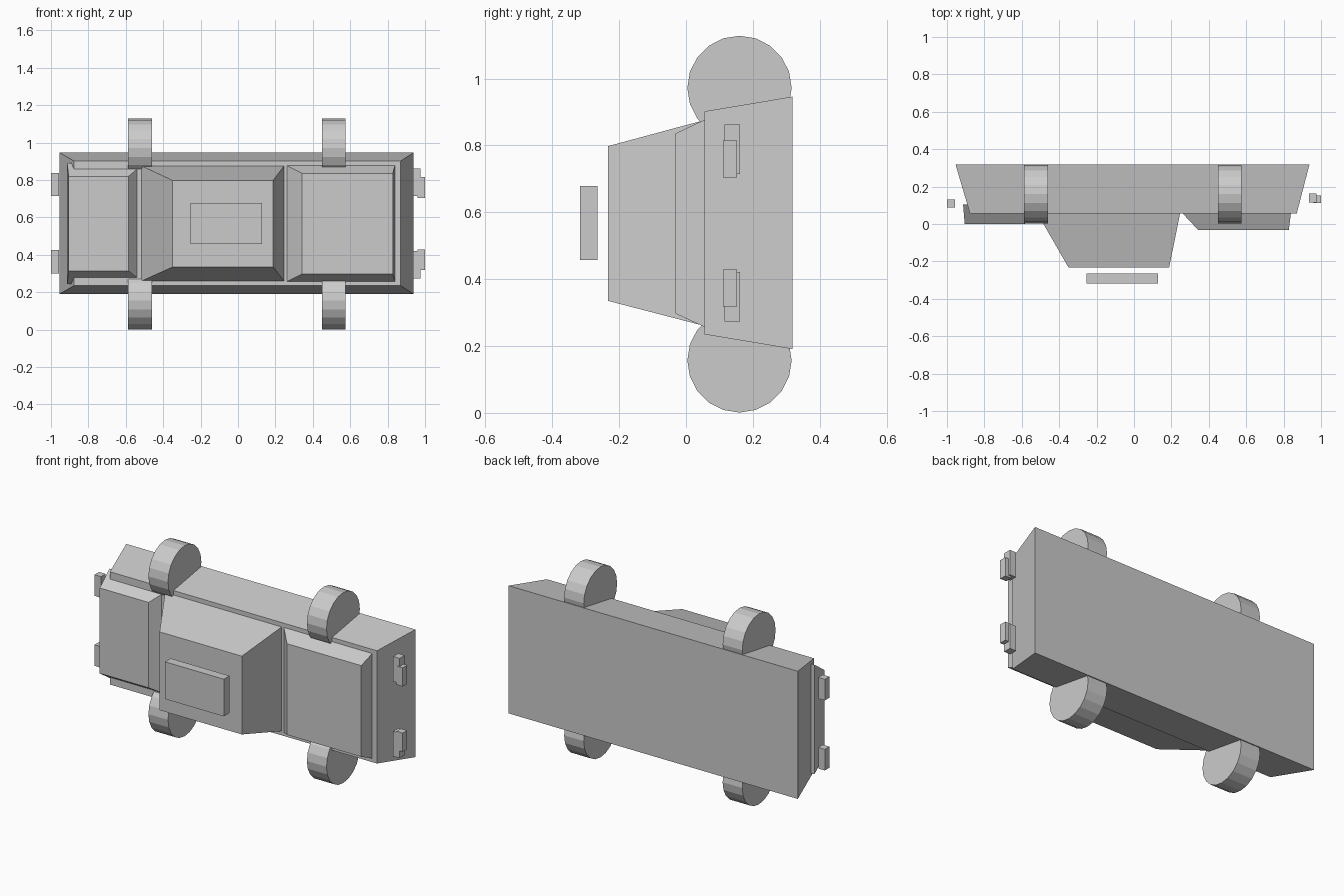
import bpy, math

if "Cube" in bpy.data.objects:
    bpy.data.objects.remove(bpy.data.objects["Cube"])


def frustum(name, y0, top, y1, base):
    """Tapered block between two rectangles (x0, x1, z0, z1) at depths y0 and y1."""
    verts = []
    for y, (xa, xb, za, zb) in ((y0, top), (y1, base)):
        verts += [(xa, y, za), (xb, y, za), (xb, y, zb), (xa, y, zb)]
    faces = [(0, 1, 2, 3), (7, 6, 5, 4)]
    faces += [(i, i + 4, (i + 1) % 4 + 4, (i + 1) % 4) for i in range(4)]
    mesh = bpy.data.meshes.new(name)
    mesh.from_pydata(verts, [], faces)
    obj = bpy.data.objects.new(name, mesh)
    bpy.context.collection.objects.link(obj)
    return obj


def box(name, xa, xb, ya, yb, za, zb):
    return frustum(name, ya, (xa, xb, za, zb), yb, (xa, xb, za, zb))


# Car lying on its side: roof faces -y, nose points to +x
frustum("body", 0.056, (-0.877, 0.87, 0.235, 0.902), 0.318, (-0.954, 0.938, 0.191, 0.946))
frustum("cabin", -0.233, (-0.35, 0.188, 0.335, 0.798), 0.075, (-0.527, 0.25, 0.255, 0.881))
frustum("hood", -0.031, (0.342, 0.828, 0.297, 0.836), 0.075, (0.243, 0.841, 0.248, 0.886))
frustum("trunk", 0.0, (-0.905, -0.585, 0.315, 0.82), 0.105, (-0.914, -0.50, 0.245, 0.892))
box("roof_sign", -0.255, 0.129, -0.317, -0.264, 0.458, 0.678)

# Wheels
for x in (-0.525, 0.512):
    for z in (0.157, 0.972):
        bpy.ops.mesh.primitive_cylinder_add(vertices=20, radius=0.156, depth=0.128,
                                            location=(x, 0.16, z),
                                            rotation=(0, math.pi / 2, 0))
        bpy.context.object.name = "wheel"

# Headlights, each with a smaller lens, and tail lights
for z in (0.273, 0.715):
    box("headlight", 0.935, 0.977, 0.115, 0.162, z, z + 0.148)
for z in (0.318, 0.704):
    box("headlight_lens", 0.96, 1.0, 0.111, 0.152, z, z + 0.111)
for z in (0.30, 0.714):
    box("tail_light", -1.0, -0.957, 0.088, 0.131, z, z + 0.125)
